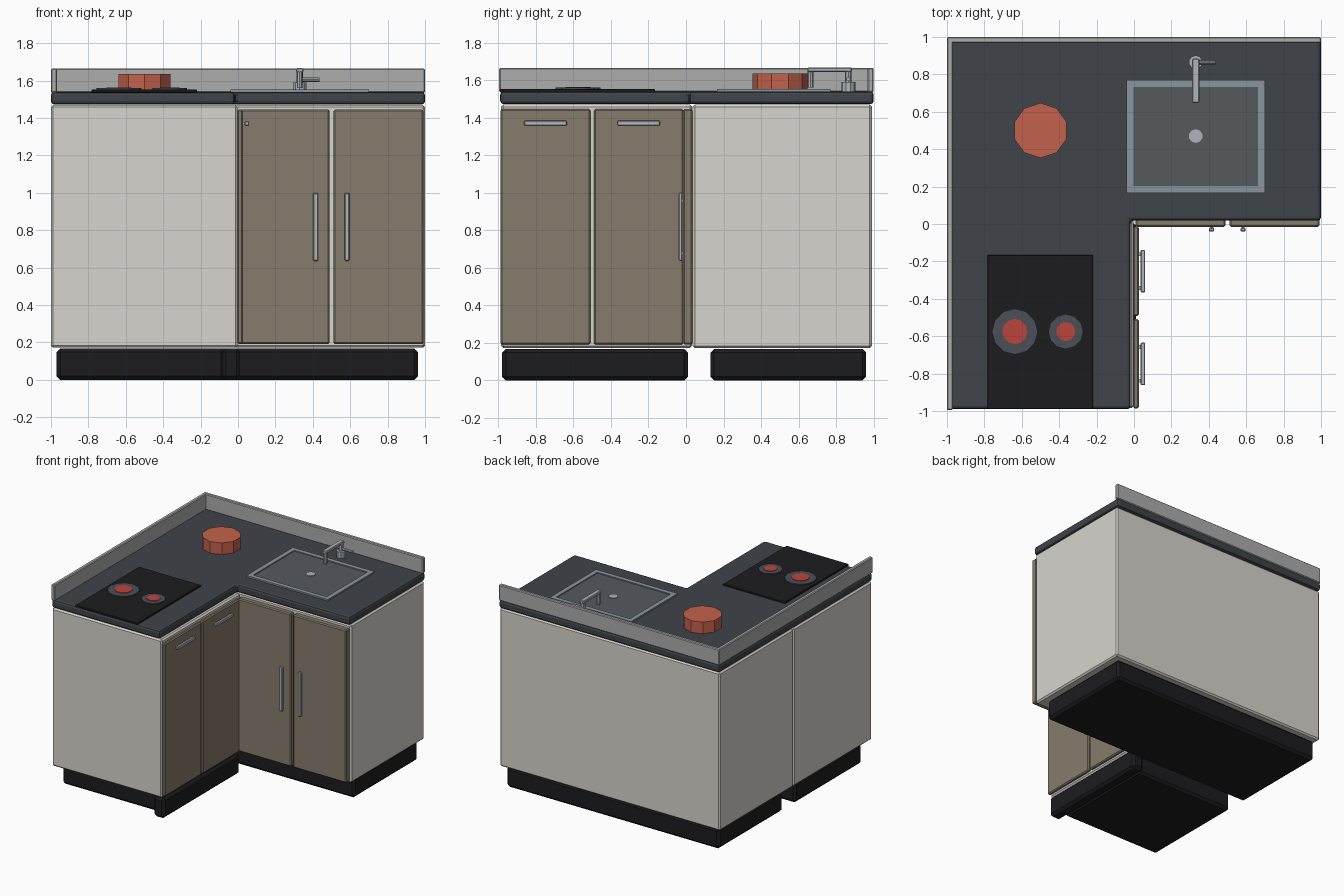
import bpy, bmesh, math
from mathutils import Vector

if "Cube" in bpy.data.objects:
    bpy.data.objects.remove(bpy.data.objects["Cube"])


def mat(name, r, g, b):
    m = bpy.data.materials.new(name)
    m.diffuse_color = (r, g, b, 1)
    m.use_nodes = True
    m.node_tree.nodes["Principled BSDF"].inputs["Base Color"].default_value = m.diffuse_color
    return m


CREAM = mat("cream", .68, .66, .61)
DOOR = mat("taupe", .24, .20, .15)
BLACK = mat("black", .012, .012, .014)
STONE = mat("slate", .05, .056, .065)
GREY = mat("splash_grey", .42, .42, .42)
STEEL = mat("steel", .42, .46, .50)
RIM = mat("rim_steel", .25, .30, .34)
BASIN = mat("basin_grey", .09, .10, .11)
RING = mat("ring_grey", .07, .08, .095)
RED = mat("heat_red", .50, .06, .045)
CLAY = mat("clay", .55, .12, .07)


def finish(name, bm, material, bevel=0.0, segments=1):
    bmesh.ops.recalc_face_normals(bm, faces=bm.faces)
    me = bpy.data.meshes.new(name)
    bm.to_mesh(me)
    bm.free()
    me.materials.append(material)
    ob = bpy.data.objects.new(name, me)
    bpy.context.collection.objects.link(ob)
    if bevel:
        mod = ob.modifiers.new("bevel", 'BEVEL')
        mod.width, mod.segments = bevel, segments
    return ob


def box(name, x, y, z, material, bevel=0.0):
    bm = bmesh.new()
    bmesh.ops.create_cube(bm, size=1)
    for v in bm.verts:
        v.co = [lo + (c + .5) * (hi - lo) for c, (lo, hi) in zip(v.co, (x, y, z))]
    return finish(name, bm, material, bevel)


def prism(name, points, z0, z1, material, bevel=0.0, segments=1):
    bm = bmesh.new()
    face = bm.faces.new([bm.verts.new((x, y, z0)) for x, y in points])
    ext = bmesh.ops.extrude_face_region(bm, geom=[face])
    for v in ext["geom"]:
        if isinstance(v, bmesh.types.BMVert):
            v.co.z = z1
    return finish(name, bm, material, bevel, segments)


def rod(name, a, b, radius, sides, material):
    a, b = Vector(a), Vector(b)
    bm = bmesh.new()
    bmesh.ops.create_cone(bm, cap_ends=True, segments=sides, radius1=radius,
                          radius2=radius, depth=(b - a).length)
    rot = (b - a).to_track_quat('Z', 'Y')
    for v in bm.verts:
        v.co = rot @ v.co + (a + b) / 2
    return finish(name, bm, material)


# Cabinets: back run and left run
box("back_cabinet", (-1, 1), (.035, .99), (.172, 1.47), CREAM, .012)
box("left_cabinet", (-1, -.002), (-.985, .032), (.172, 1.47), CREAM, .012)

# Plinths
box("back_plinth", (-.97, .962), (.13, .96), (0, .168), BLACK, .02)
box("left_plinth", (-.97, -.07), (-.9, -.03), (0, .168), BLACK, .02)
box("left_kick_board", (-.085, .012), (-.98, .01), (0, .168), BLACK, .02)

# Doors with bar handles
for i in range(2):
    lo = .008 + .502 * i
    box(f"back_door_{i}", (lo, lo + .482), (-.015, .035), (.192, 1.445), DOOR, .008)
    hx = (.415, .583)[i]
    box(f"back_handle_{i}", (hx - .014, hx + .014), (-.04, -.02), (.637, 1.0), STEEL, .005)
    lo = -.987 + .496 * i
    box(f"left_door_{i}", (-.004, .026), (lo, lo + .478), (.192, 1.445), DOOR, .008)
    hy = (-.748, -.252)[i]
    box(f"left_handle_{i}", (.036, .06), (hy - .114, hy + .114), (1.357, 1.384), STEEL, .005)
    # handle stand-offs
    for s in (-1, 1):
        z = .818 + s * .14
        box("back_handle_post", (hx - .007, hx + .007), (-.022, -.012), (z - .01, z + .01), STEEL)
        y = hy + s * .09
        box("left_handle_post", (.024, .038), (y - .01, y + .01), (1.363, 1.378), STEEL)

# L-shaped worktop and backsplash
prism("worktop", [(-1, -.99), (-.018, -.99), (-.018, .018), (1, .018), (1, 1), (-1, 1)],
      1.472, 1.54, STONE, .018, 2)
box("back_splash", (-1, 1), (.968, 1), (1.535, 1.665), GREY, .006)
box("left_splash", (-1, -.968), (-.995, .995), (1.535, 1.665), GREY, .006)

# Hob with two heating rings
box("hob", (-.783, -.22), (-.99, -.165), (1.535, 1.552), BLACK, .003)
for side, x, r in (("left", -.637, .12), ("right", -.365, .091)):
    rod(side + "_ring", (x, -.575, 1.55), (x, -.575, 1.560), r, 12, RING)
    rod(side + "_ring_centre", (x, -.575, 1.555), (x, -.575, 1.564), r * .56, 12, RED)

# Pot
rod("pot", (-.5, .5, 1.535), (-.5, .5, 1.635), .147, 10, CLAY)

# Sink: shallow basin plate, four rim bars, drain
box("sink_basin", (-.03, .69), (.175, .76), (1.535, 1.544), BASIN)
for i, y in enumerate((.165, .733)):
    box(f"sink_rim_long_{i}", (-.04, .70), (y, y + .037), (1.535, 1.552), RIM)
for i, x in enumerate((-.04, .663)):
    box(f"sink_rim_short_{i}", (x, x + .037), (.202, .733), (1.535, 1.552), RIM)
rod("drain", (.33, .47, 1.54), (.33, .47, 1.549), .037, 10, STEEL)

# Tap
rod("tap_base", (.33, .865, 1.535), (.33, .865, 1.59), .037, 10, STEEL)
rod("tap_post", (.33, .865, 1.58), (.33, .865, 1.665), .018, 8, STEEL)
box("tap_spout", (.311, .349), (.648, .884), (1.644, 1.668), STEEL, .005)
rod("tap_outlet", (.33, .663, 1.65), (.33, .663, 1.56), .015, 8, STEEL)
rod("tap_lever", (.34, .865, 1.605), (.435, .865, 1.605), .011, 8, STEEL)
